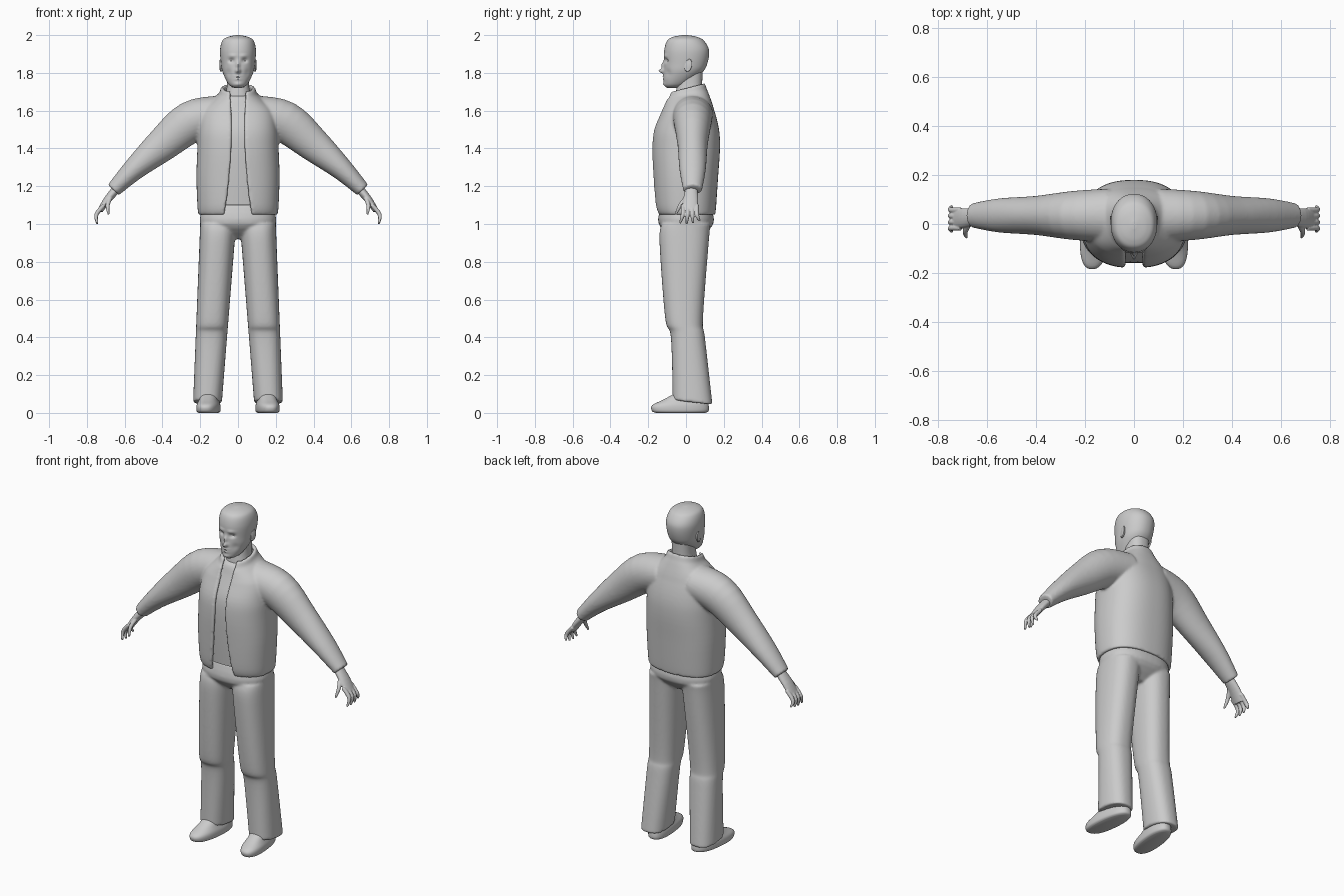
import bpy, bmesh
from math import sin, cos, asin, pi, exp
from mathutils import Vector

old = bpy.data.objects.get("Cube")
if old:
    bpy.data.objects.remove(old, do_unlink=True)

shade = 0.6
grey = bpy.data.materials.new("plain_grey")
grey.use_nodes = True
grey.diffuse_color = (shade, shade, shade, 1)
grey.node_tree.nodes["Principled BSDF"].inputs["Base Color"].default_value = grey.diffuse_color


def refine(rows, steps):
    """Catmull-Rom interpolation of rows of numbers."""
    last = len(rows) - 1
    out = []
    for i in range(last):
        before, start, end, after = (Vector(rows[min(max(j, 0), last)]) for j in range(i - 1, i + 3))
        leave, arrive = (end - before) / 2, (after - start) / 2
        for k in range(steps):
            t = k / steps
            bend = (end - start) * 3 - leave * 2 - arrive
            ease = leave + arrive - (end - start) * 2
            out.append(start + t * (leave + t * (bend + t * ease)))
    return out + [Vector(rows[-1])]


def skin(bm, rings):
    """Join closed rings into a capped surface."""
    loops = [[bm.verts.new(point) for point in ring] for ring in rings]
    for low, high in zip(loops, loops[1:]):
        for i in range(len(low)):
            bm.faces.new((low[i - 1], low[i], high[i], high[i - 1]))
    bm.faces.new(loops[0][::-1])
    bm.faces.new(loops[-1])


def power(value, exponent):
    return abs(value) ** exponent * (1 if value >= 0 else -1)


def unchanged(point):
    return point


def middle(z):
    return 0


def loft(bm, rows, sides=48, square=2.4, steps=4, inset=0, centre=middle, gap=None, wall=0, warp=unchanged):
    """Stack rings given as (height, half width, front depth, back depth)."""
    rings = []
    for z, width, front, back in refine(rows, steps):
        begin = asin((gap(z) / width) ** (square / 2)) if gap else 0
        span = 2 * (pi - begin)
        angles = [begin + span * i / (sides - 1 if gap else sides) for i in range(sides)]

        def outline(shrink, order):
            for a in order:
                x = (width - shrink) * power(sin(a), 2 / square)
                y = (back - front) / 2 - ((back + front) / 2 - shrink) * power(cos(a), 2 / square)
                yield warp(Vector((centre(z) + x, y, z)))

        ring = list(outline(inset, angles))
        if gap:
            ring += list(outline(inset + wall, angles[::-1]))
        rings.append(ring)
    skin(bm, rings)


def tube(bm, rows, side, sides=20, steps=4):
    """Sweep ellipses given as (x, y, z, half depth, half thickness)."""
    rows = refine(rows, steps)
    points = [Vector(row[:3]) for row in rows]
    rings = []
    for i, row in enumerate(rows):
        along = (points[min(i + 1, len(rows) - 1)] - points[max(i - 1, 0)]).normalized()
        across = Vector((0, 1, 0))
        across = (across - along * across.dot(along)).normalized()
        normal = along.cross(across)
        ring = []
        for k in range(sides):
            a = 2 * pi * k / sides
            p = points[i] + across * row[3] * cos(a) + normal * row[4] * sin(a)
            ring.append((side * p.x, p.y, p.z))
        rings.append(ring)
    skin(bm, rings)


def finish(name, bm, voxel=0, relax=0):
    bmesh.ops.recalc_face_normals(bm, faces=bm.faces)
    mesh = bpy.data.meshes.new(name)
    bm.to_mesh(mesh)
    bm.free()
    mesh.materials.append(grey)
    obj = bpy.data.objects.new(name, mesh)
    bpy.context.collection.objects.link(obj)
    bpy.ops.object.select_all(action='DESELECT')
    obj.select_set(True)
    bpy.context.view_layer.objects.active = obj
    bpy.ops.object.shade_smooth_by_angle(angle=0.9)
    if voxel:
        blend = obj.modifiers.new("blend", 'REMESH')
        blend.mode, blend.voxel_size, blend.use_smooth_shade = 'VOXEL', voxel, True
        smooth = obj.modifiers.new("relax", 'SMOOTH')
        smooth.factor, smooth.iterations = 0.5, relax


# Jacket: open shell with a tilted collar, blended with the sleeves
def collar_tilt(point):
    point.z += point.y / 4 * min(max((point.z - 1.6) * 10, 0), 1)
    return point


def opening(z):
    return 0.036 + (z - 1.5) ** 2 / 5


body = [(1.05, .21, .15, .155), (1.1, .215, .165, .16), (1.25, .22, .175, .17), (1.4, .215, .18, .18),
        (1.5, .21, .17, .175), (1.6, .19, .13, .15), (1.67, .12, .11, .12), (1.69, .1, .1, .11), (1.72, .09, .09, .1)]
bm = bmesh.new()
loft(bm, body, sides=72, gap=opening, wall=.02, warp=collar_tilt)
sleeve = [(.1, 1.58, .11, .1), (.25, 1.54, .1, .11), (.4, 1.42, .08, .09), (.55, 1.29, .07, .06), (.66, 1.18, .05, .04)]
for side in (1, -1):
    tube(bm, [(x, .035, z, deep, thick) for x, z, deep, thick in sleeve], side, sides=32)
finish("jacket", bm, voxel=.007, relax=8)

# Shirt follows the jacket, just inside it
bm = bmesh.new()
loft(bm, body[1:-1], inset=.02, warp=collar_tilt)
finish("shirt", bm)


# Trousers: hips blended with two legs, hems dropping at the heel
def hem_tilt(point):
    point.z -= point.y / 7 * max(1 - point.z * 3, 0)
    return point


bm = bmesh.new()
loft(bm, [(1.1, .18, .13, .13), (1, .2, .145, .145), (.92, .1, .06, .06)])
leg = [(1, .13, .13), (.9, .14, .12), (.5, .11, .09), (.4, .08, .1), (.06, .07, .14)]
for side in (1, -1):
    loft(bm, [(z, .075 + z / 50, front, back) for z, front, back in leg], steps=8,
         centre=lambda z: side * (.165 - .06 * z), warp=hem_tilt)
finish("trousers", bm, voxel=.007, relax=7)


# Shoes, toes turned slightly out
def toe_out(point):
    point.x += side * (.1 - point.y) / 10
    return point


for side, label in ((1, "left"), (-1, "right")):
    bm = bmesh.new()
    loft(bm, [(0, .05, .16, .1), (.01, .06, .18, .12), (.04, .06, .18, .12), (.07, .05, .12, .11), (.12, .04, .03, .1)],
         centre=lambda z: side * .143, warp=toe_out)
    finish(label + "_shoe", bm)

    # Hand: palm, four curled fingers and thumb
    bm = bmesh.new()
    tube(bm, [(.63, .03, 1.2, .03, .025), (.69, .025, 1.13, .04, .02), (.73, .02, 1.07, .04, .015)], side)
    slim = .011
    for finger in range(4):
        y = finger / 40 - .017
        tip = y + (finger - 1.5) / 100
        end = 1 + (finger - 1) ** 2 / 250
        tube(bm, [(.71, y, 1.1, slim, slim), (.75, y, 1.05, slim, slim), (.745, tip, end, slim / 2, slim / 2)], side)
    tube(bm, [(.67, .01, 1.15, slim, slim), (.69, -.03, 1.1, slim, slim), (.685, -.055, 1.05, slim / 2, slim / 2)], side)
    finish(label + "_hand", bm, voxel=.0035, relax=3)

    # Ear: flattened ball with a dished outer face
    bm = bmesh.new()
    bmesh.ops.create_uvsphere(bm, u_segments=20, v_segments=12, radius=1)
    for v in bm.verts:
        x, y, z = v.co
        out = x * (.5 if x > .5 else 1)
        v.co = (side * (.09 + out / 80 + y / 250), .012 + y / 50 + z / 200, 1.84 + z / 30)
    finish(label + "_ear", bm)

# Neck
bm = bmesh.new()
loft(bm, [(1.64, .08, .06, .09), (1.72, .06, .05, .085), (1.84, .06, .03, .09)])
finish("neck", bm)

# Face bumps: side offset, height, spread across, spread up, push along y
features = {
    "nose_tip": (0, 1.81, .012, .012, -.027),
    "nose_bridge": (0, 1.84, .01, .02, -.015),
    "eye_socket": (.035, 1.865, .015, .01, .014),
    "brow": (.03, 1.89, .02, .007, -.006),
    "lips": (0, 1.775, .02, .012, -.009),
    "mouth_line": (0, 1.774, .02, .003, .008),
    "chin": (0, 1.74, .02, .01, -.006),
    "cheek_hollow": (.05, 1.8, .016, .02, .006),
}


def face(point):
    if point.y < 0:
        for x, z, across, up, push in features.values():
            point.y += push * exp(-((abs(point.x) - x) / across) ** 2 - ((point.z - z) / up) ** 2)
    return point


# Head
bm = bmesh.new()
loft(bm, [(1.72, .02, .1, -.03), (1.74, .05, .115, .01), (1.8, .08, .117, .085), (1.85, .09, .115, .113),
          (1.92, .095, .115, .122), (1.97, .083, .1, .095), (1.99, .055, .07, .06), (2, .01, .02, .01)],
     sides=120, square=2.15, steps=10, warp=face)
finish("head", bm)
